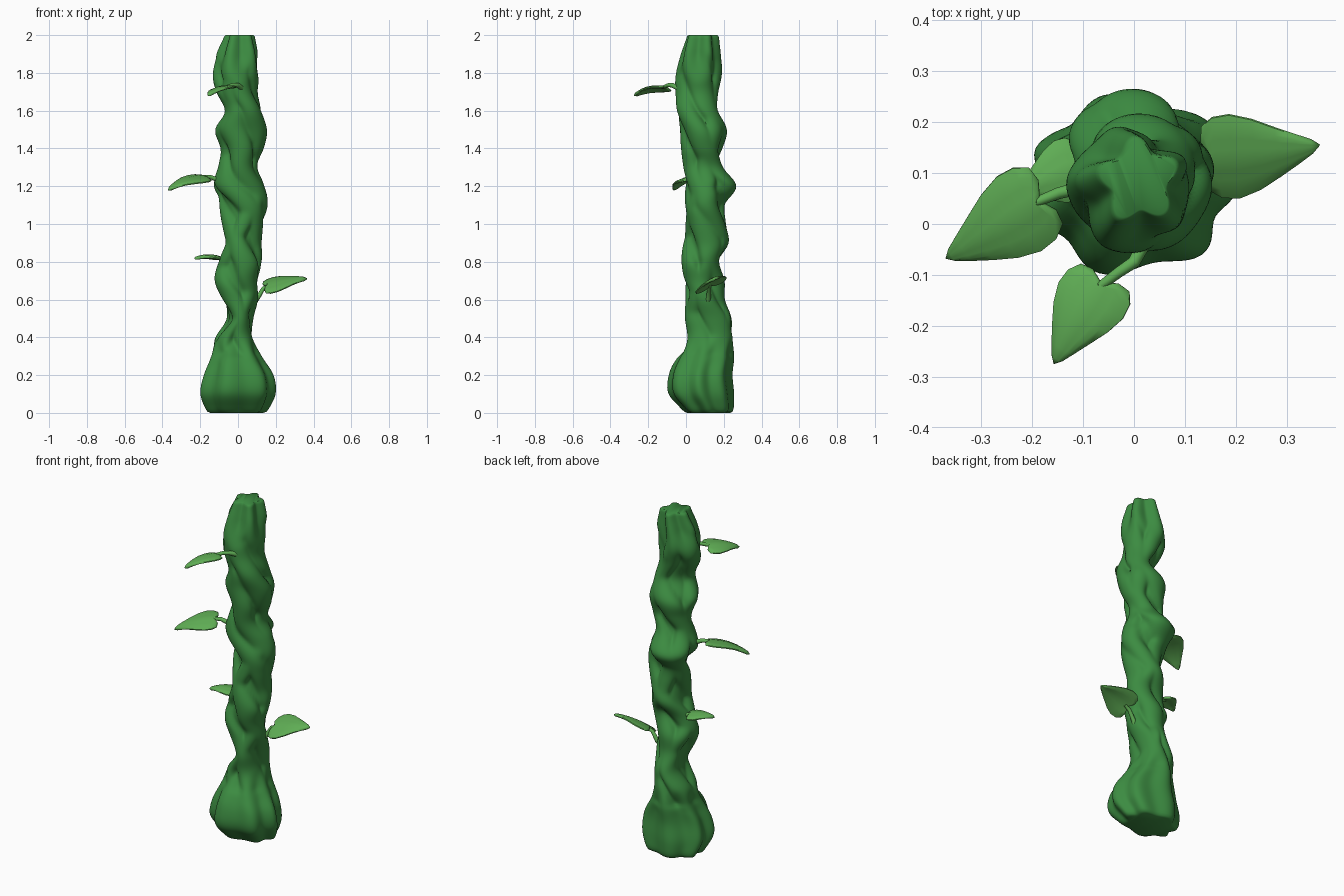
import bpy, bmesh, math
from mathutils import Vector

if "Cube" in bpy.data.objects:
    bpy.data.objects.remove(bpy.data.objects["Cube"])


def material(name, rgb):
    m = bpy.data.materials.new(name)
    m.diffuse_color = (*rgb, 1)
    m.use_nodes = True
    m.node_tree.nodes["Principled BSDF"].inputs["Base Color"].default_value = m.diffuse_color
    return m


STALK = material("stalk_green", (0.045, 0.26, 0.053))
LEAF = material("leaf_green", (0.115, 0.42, 0.09))


def finish(bm, name, mat):
    bmesh.ops.recalc_face_normals(bm, faces=bm.faces[:])
    me = bpy.data.meshes.new(name)
    bm.to_mesh(me)
    bm.free()
    me.materials.append(mat)
    for p in me.polygons:
        p.use_smooth = True
    ob = bpy.data.objects.new(name, me)
    bpy.context.collection.objects.link(ob)
    bpy.context.view_layer.objects.active = ob
    ob.select_set(True)
    bpy.ops.object.shade_smooth_by_angle(angle=math.radians(50))
    ob.select_set(False)
    return ob


# Stalk silhouette every 0.1 in height: x min, x max, y min, y max
ENV = [(-.17, .15, -.01, .25), (-.20, .19, -.09, .25), (-.18, .18, -.09, .24),
       (-.14, .12, -.05, .25), (-.12, .08, 0, .25), (-.07, .08, 0, .24),
       (-.10, .10, 0, .20), (-.12, .10, -.02, .20), (-.10, .13, -.02, .18),
       (-.08, .12, -.01, .22), (-.08, .13, 0, .21), (-.10, .15, 0, .21),
       (-.14, .14, 0, .26), (-.10, .10, -.01, .20), (-.09, .13, -.02, .20),
       (-.12, .15, -.03, .21), (-.07, .13, -.05, .17), (-.11, .10, -.05, .17),
       (-.13, .11, -.05, .19), (-.11, .11, -.03, .18), (-.07, .09, 0, .17)]


def envelope(z):
    t = min(max(z * 10, 0), 19.999)
    i = int(t)
    f = t - i
    a, b, c, d = (ENV[min(max(i + k, 0), 20)] for k in (-1, 0, 1, 2))
    return [0.5 * (2 * q + (r - p) * f + (2 * p - 5 * q + 4 * r - s) * f * f
                   + (3 * q - p - 3 * r + s) * f ** 3) for p, q, r, s in zip(a, b, c, d)]


def strand(ang, width):
    d = abs((ang + math.pi) % (2 * math.pi) - math.pi) / width
    return math.sqrt(max(0, 1 - d * d))


# Intertwined vines: height of the bundle surface, 0 in grooves, 1 on ridges
def bundle(a, z):
    v = [strand(a + 6.6 * z + 0.5 * math.sin(5 * z + k) + k * 2.094 + 0.6, 0.85) for k in range(3)]
    v += [0.9 * strand(a - 5.2 * z + 0.6 * math.sin(4 * z + k) + k * 3.14 + 0.9, 0.62) for k in range(2)]
    twist = max(v)
    roots = 0.6 + 0.4 * math.cos(7 * a + 2 * z + 0.8 * math.sin(2 * a))
    top = 0.55 + 0.45 * math.cos(5 * a + 5 * z + 0.6)
    lo = min(max((z - 0.25) / 0.15, 0), 1)
    hi = min(max((z - 1.75) / 0.15, 0), 1)
    return (roots * (1 - lo) + twist * lo) * (1 - hi) + top * hi


bm = bmesh.new()
N = 96
levels = [(0, .85), (.006, .94), (.02, 1)] + [(.035 + .0125 * i, 1) for i in range(156)]
levels += [(1.985, 1), (1.995, .97), (2.0, .9)]
rings = []
for z, s in levels:
    x0, x1, y0, y1 = envelope(z)
    cx, cy = (x0 + x1) / 2, (y0 + y1) / 2
    depth = 0.2 if z < .3 else 0.36
    ring = []
    for j in range(N):
        a = 2 * math.pi * j / N
        r = s * (1.06 - depth * (1 - bundle(a, z)))
        ring.append(bm.verts.new((cx + (x1 - x0) / 2 * r * math.cos(a),
                                  cy + (y1 - y0) / 2 * r * math.sin(a), z)))
    rings.append(ring)
for p, q in zip(rings, rings[1:]):
    for j in range(N):
        k = (j + 1) % N
        bm.faces.new((p[j], p[k], q[k], q[j]))
bm.faces.new(rings[0])
bm.faces.new(rings[-1])
for v in bm.verts:
    v.select = False
inner = [v for r in rings[2:-2] for v in r]
for _ in range(3):
    bmesh.ops.smooth_vert(bm, verts=inner, factor=0.5, use_axis_x=True, use_axis_y=True, use_axis_z=False)
finish(bm, "twisted_stalk", STALK)

# Heart-shaped leaf half outline: position along the leaf, half width
HEART = [(0, .0), (-.07, .2), (-.05, .38), (.06, .48), (.22, .5), (.42, .42),
         (.62, .29), (.8, .17), (.93, .08), (1, 0)]


def leaf(name, base, tip, width, lift, arch):
    base, tip = Vector(base), Vector(tip)
    axis = tip - base
    side = Vector((-axis.y, axis.x, 0)).normalized() * width + Vector((0, 0, lift))
    up = axis.cross(side).normalized()
    bm = bmesh.new()
    M = 9
    grid = {}
    for i, (t, w) in enumerate(HEART):
        mid_t = max(t, 0.03 * (1 - t)) if i else 0.03
        for j in range(M):
            u = j / (M - 1) * 2 - 1
            tt = mid_t + (t - mid_t) * abs(u)
            p = base + axis * tt + side * (w * u)
            p += up * (arch * 4 * tt * (1 - tt) - 0.012 * abs(u) * w * 2)
            edge = abs(u) == 1 or i in (0, len(HEART) - 1)
            h = 0.003 if edge else 0.008
            for k in (1, -1):
                grid[i, j, k] = bm.verts.new(p + up * h * k)
    R = len(HEART)
    for k in (1, -1):
        for i in range(R - 1):
            for j in range(M - 1):
                bm.faces.new([grid[i + a, j + b, k] for a, b in ((0, 0), (1, 0), (1, 1), (0, 1))])
    rim = [(i, 0) for i in range(R)] + [(R - 1, j) for j in range(1, M)]
    rim += [(i, M - 1) for i in range(R - 2, -1, -1)] + [(0, j) for j in range(M - 2, 0, -1)]
    for a, b in zip(rim, rim[1:] + rim[:1]):
        bm.faces.new((grid[(*a, 1)], grid[(*b, 1)], grid[(*b, -1)], grid[(*a, -1)]))
    bmesh.ops.remove_doubles(bm, verts=bm.verts[:], dist=0.0004)
    finish(bm, name, LEAF)


# Round tapering leaf stem through a few points
def stem(name, pts):
    bm = bmesh.new()
    rows = []
    for i, p in enumerate(pts):
        d = Vector(pts[min(i + 1, len(pts) - 1)]) - Vector(pts[max(i - 1, 0)])
        q = d.to_track_quat('Z', 'Y')
        r = 0.014 - 0.005 * i / (len(pts) - 1)
        rows.append([bm.verts.new(Vector(p) + q @ Vector((r * math.cos(a * math.pi / 5),
                     r * math.sin(a * math.pi / 5), 0))) for a in range(10)])
    for p, q in zip(rows, rows[1:]):
        for j in range(10):
            k = (j + 1) % 10
            bm.faces.new((p[j], p[k], q[k], q[j]))
    bm.faces.new(rows[0])
    bm.faces.new(rows[-1])
    finish(bm, name, LEAF)


leaf("leaf_upper_left", (-.185, .045, 1.252), (-.37, -.067, 1.18), .17, -.035, .018)
stem("stem_upper_left", [(-.07, .08, 1.22), (-.15, .06, 1.25), (-.20, .04, 1.25)])
leaf("leaf_top_front", (-.065, -.115, 1.725), (-.157, -.275, 1.68), .145, .025, .014)
stem("stem_top_front", [(.03, -.02, 1.71), (0, -.075, 1.735), (-.03, -.095, 1.735), (-.07, -.125, 1.722)])
leaf("leaf_right", (.15, .125, .675), (.365, .155, .71), .165, .075, .012)
stem("stem_right", [(.06, .10, .55), (.105, .12, .61), (.135, .122, .66), (.17, .128, .676)])
leaf("leaf_lower_left", (-.105, .115, .825), (-.23, .062, .817), .13, .0, .01)
stem("stem_lower_left", [(-.04, .13, .79), (-.085, .12, .815), (-.13, .105, .825)])
